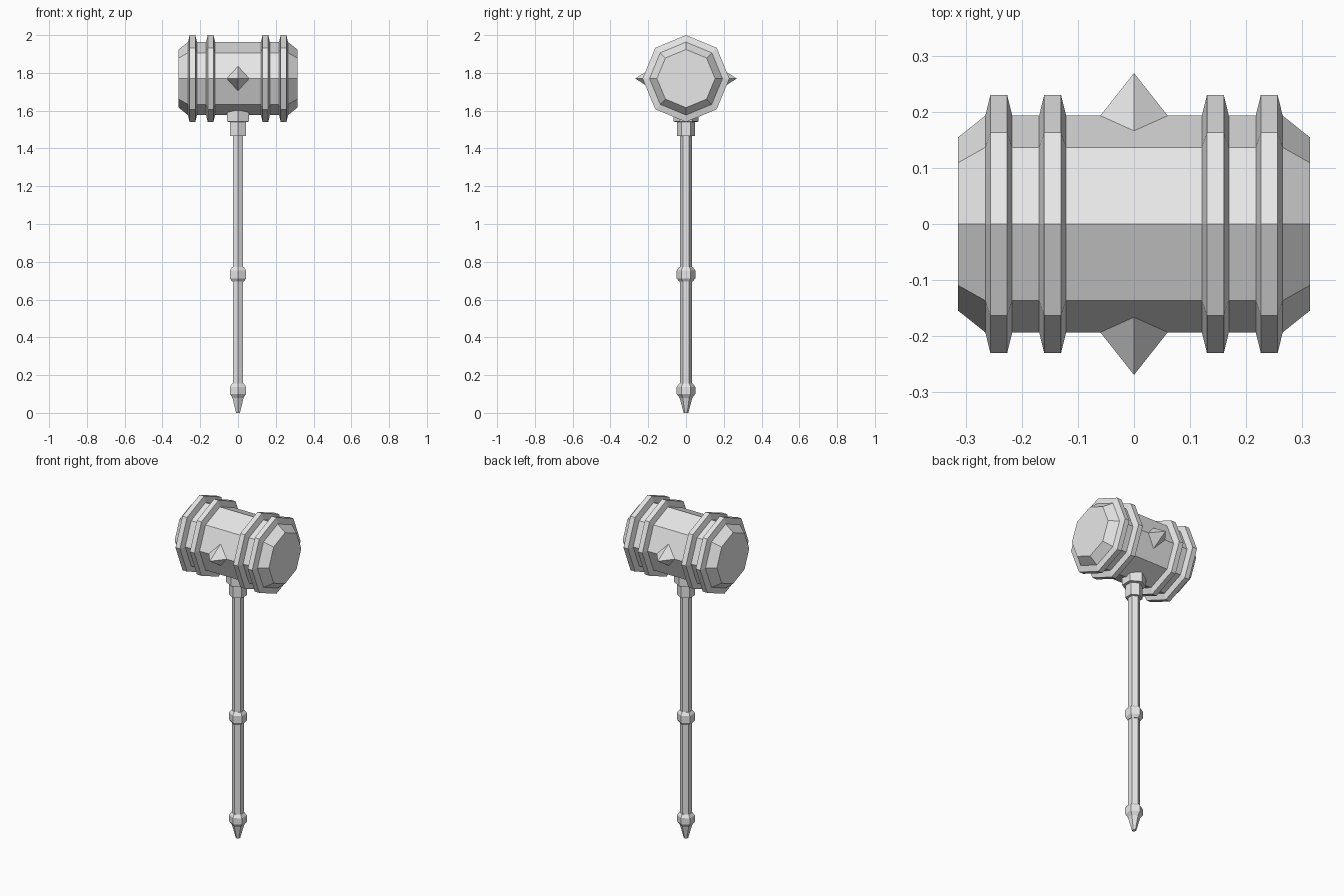
import bpy
import bmesh
from math import cos, sin, pi
from mathutils import Vector

cube = bpy.data.objects.get("Cube")
if cube:
    bpy.data.objects.remove(cube, do_unlink=True)

GREY = (0.8, 0.8, 0.8, 1)
metal = bpy.data.materials.new("light_grey_metal")
metal.use_nodes = True
metal.diffuse_color = GREY
metal.node_tree.nodes["Principled BSDF"].inputs["Base Color"].default_value = GREY

HEAD_Z = 1.77
HEAD_R = 0.193


def finish(name, bm):
    bmesh.ops.recalc_face_normals(bm, faces=bm.faces)
    mesh = bpy.data.meshes.new(name)
    bm.to_mesh(mesh)
    bm.free()
    mesh.materials.append(metal)
    obj = bpy.data.objects.new(name, mesh)
    bpy.context.collection.objects.link(obj)
    return obj


def turned(name, profile, sides, place):
    """Faceted solid from (position, radius) stations; place maps to space."""
    bm = bmesh.new()
    rings = []
    for t, r in profile:
        angles = [2 * pi * i / sides for i in range(sides)]
        rings.append([bm.verts.new(place(t, r * cos(a), r * sin(a))) for a in angles])
    for low, high in zip(rings, rings[1:]):
        for i in range(sides):
            j = (i + 1) % sides
            bm.faces.new((low[i], low[j], high[j], high[i]))
    bm.faces.new(rings[0])
    bm.faces.new(rings[-1])
    return finish(name, bm)


def along_x(t, u, v):
    return Vector((t, v, HEAD_Z + u))


def along_z(t, u, v):
    return Vector((v, u, t))


# Eight-sided head with tapered ends
turned("hammer_head", [(-0.314, 0.154), (-0.265, HEAD_R), (0.265, HEAD_R), (0.314, 0.154)],
       8, along_x)

# Four raised bands round the head
for side, label in ((-1, "right"), (1, "left")):
    for x, spot in ((0.145, "inner"), (0.241, "outer")):
        c = side * x
        turned(f"{label}_{spot}_band",
               [(c - 0.024, HEAD_R - 0.005), (c - 0.024, HEAD_R), (c - 0.015, 0.23),
                (c + 0.015, 0.23), (c + 0.024, HEAD_R), (c + 0.024, HEAD_R - 0.005)],
               8, along_x)

# Four-sided spikes on the front and back edges of the head
for s, label in ((-1, "front"), (1, "back")):
    bm = bmesh.new()
    tip = bm.verts.new((0, s * 0.269, HEAD_Z))
    base = [bm.verts.new(p) for p in (
        (-0.06, s * HEAD_R, HEAD_Z), (0, s * 0.166, HEAD_Z - 0.065),
        (0.06, s * HEAD_R, HEAD_Z), (0, s * 0.166, HEAD_Z + 0.065))]
    for i in range(4):
        bm.faces.new((base[i], base[(i + 1) % 4], tip))
    bm.faces.new((base[0], base[1], base[2]))
    bm.faces.new((base[0], base[2], base[3]))
    finish(f"{label}_spike", bm)

# Six-sided handle and its fittings
turned("handle", [(0.1, 0.032), (1.5, 0.032)], 6, along_z)
turned("head_collar", [(1.465, 0.048), (1.54, 0.048), (1.542, 0.066), (1.6, 0.066)], 6, along_z)
turned("grip_ring", [(0.695, 0.036), (0.712, 0.049), (0.755, 0.049), (0.772, 0.036)], 6, along_z)
turned("pommel", [(0, 0.012), (0.08, 0.034), (0.1, 0.049), (0.138, 0.049), (0.155, 0.036)],
       6, along_z)
